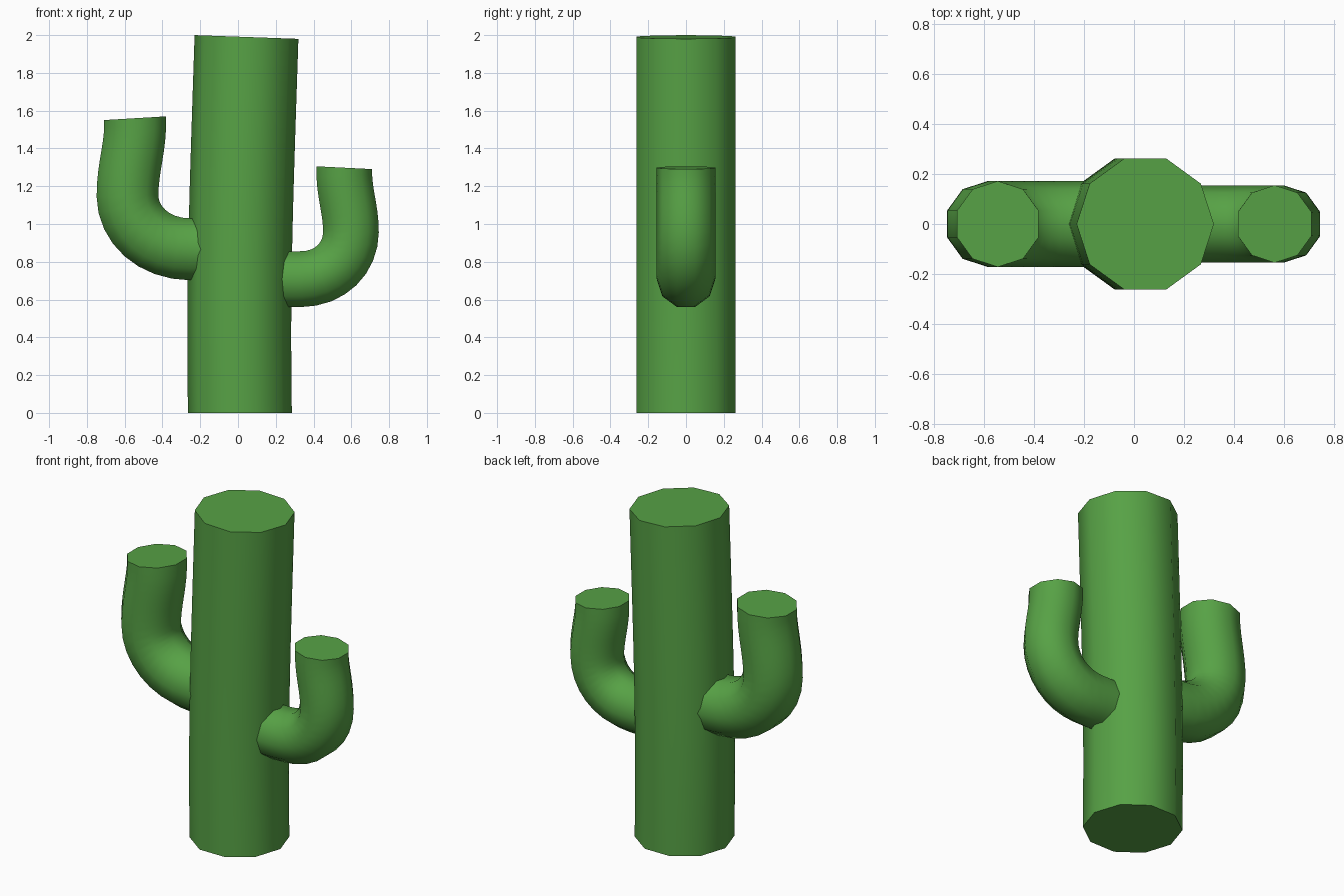
import bpy, bmesh, math
from mathutils import Vector
from mathutils.geometry import interpolate_bezier

if "Cube" in bpy.data.objects:
    bpy.data.objects.remove(bpy.data.objects["Cube"])

SIDES = 10
green = bpy.data.materials.new("cactus_green")
green.diffuse_color = (0.095, 0.36, 0.06, 1)
green.use_nodes = True
green.node_tree.nodes["Principled BSDF"].inputs["Base Color"].default_value = green.diffuse_color


def path(spans, n=9):
    """Chain bezier spans given as four (x, z) points each."""
    pts = []
    for span in spans:
        seg = interpolate_bezier(*[Vector((x, 0, z)) for x, z in span], n)
        pts += seg if not pts else seg[1:]
    return pts


def tube(name, pts, radius, turn, start, end):
    """Sweep a ten-sided section along a path in the xz plane, capped at both ends."""
    bm = bmesh.new()
    rings = []
    for i, p in enumerate(pts):
        if i == 0:
            t = Vector((start[0], 0, start[1]))
        elif i == len(pts) - 1:
            t = Vector((end[0], 0, end[1]))
        else:
            t = pts[i + 1] - pts[i - 1]
        t.normalize()
        u, v = Vector((t.z, 0, -t.x)), Vector((0, 1, 0))
        ring = []
        for k in range(SIDES):
            a = turn + 2 * math.pi * k / SIDES
            ring.append(bm.verts.new(p + radius * (math.cos(a) * u + math.sin(a) * v)))
        rings.append(ring)
    for a, b in zip(rings, rings[1:]):
        for k in range(SIDES):
            j = (k + 1) % SIDES
            bm.faces.new((a[k], a[j], b[j], b[k]))
    bm.faces.new(rings[0])
    bm.faces.new(rings[-1])
    bmesh.ops.recalc_face_normals(bm, faces=bm.faces)
    mesh = bpy.data.meshes.new(name)
    bm.to_mesh(mesh)
    bm.free()
    mesh.materials.append(green)
    obj = bpy.data.objects.new(name, mesh)
    bpy.context.collection.objects.link(obj)
    bpy.ops.object.select_all(action='DESELECT')
    obj.select_set(True)
    bpy.context.view_layer.objects.active = obj
    bpy.ops.object.shade_smooth_by_angle(angle=math.radians(50))


# Trunk, leaning slightly to the right
tube("trunk", path([[(0.01, 0), (0.0, 0.65), (0.012, 1.0), (0.045, 1.99)]], 10),
     0.275, 0, (0, 1), (0.036, 1))

# Arms: out of the trunk, around the bend, then up to a flat tip
half = math.pi / SIDES
tube("left_arm", path([
    [(-0.05, 0.866), (-0.12, 0.866), (-0.18, 0.866), (-0.25, 0.866)],
    [(-0.25, 0.866), (-0.45, 0.866), (-0.585, 1.0), (-0.585, 1.15)],
    [(-0.585, 1.15), (-0.585, 1.3), (-0.538, 1.42), (-0.545, 1.56)]]),
    0.172, half, (-1, 0), (-0.06, 1))
tube("right_arm", path([
    [(0.05, 0.708), (0.14, 0.708), (0.24, 0.708), (0.33, 0.708)],
    [(0.33, 0.708), (0.49, 0.708), (0.598, 0.82), (0.598, 0.96)],
    [(0.598, 0.96), (0.598, 1.08), (0.557, 1.18), (0.563, 1.298)]]),
    0.155, half, (1, 0), (0.05, 1))
